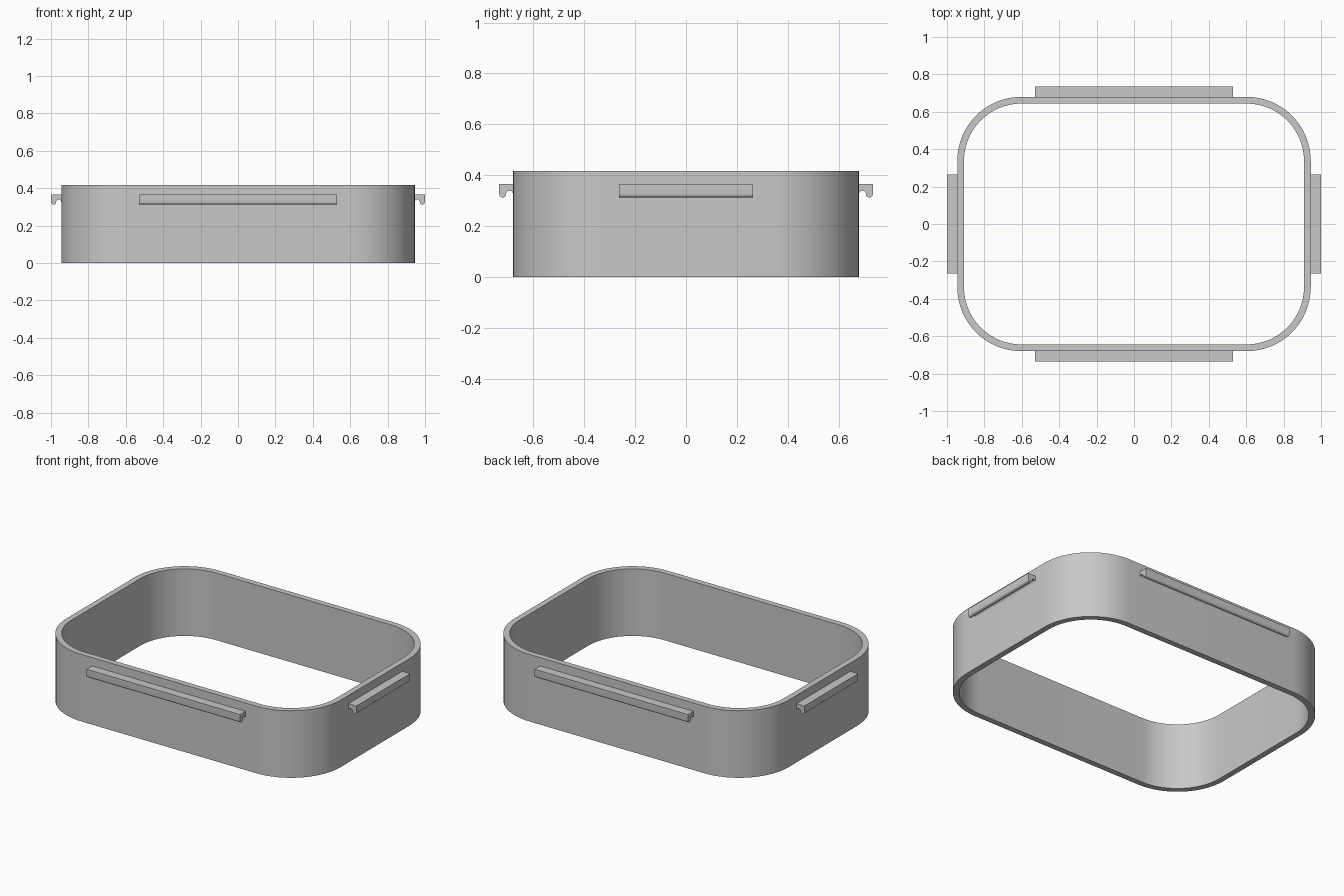
import bpy, bmesh, math
from mathutils import Matrix, Vector

if "Cube" in bpy.data.objects:
    bpy.data.objects.remove(bpy.data.objects["Cube"])

HX, HY, HEIGHT = 0.945, 0.68, 0.417     # outer half sizes and height of the wall
WALL, RADIUS, SEG = 0.036, 0.343, 16    # wall thickness, corner radius, corner steps

grey = bpy.data.materials.new("grey")
grey.diffuse_color = (0.58, 0.58, 0.58, 1)
grey.use_nodes = True
grey.node_tree.nodes["Principled BSDF"].inputs["Base Color"].default_value = grey.diffuse_color


def finish(bm, name):
    bmesh.ops.recalc_face_normals(bm, faces=bm.faces)
    mesh = bpy.data.meshes.new(name)
    bm.to_mesh(mesh)
    bm.free()
    mesh.materials.append(grey)
    obj = bpy.data.objects.new(name, mesh)
    bpy.context.collection.objects.link(obj)
    bpy.ops.object.select_all(action='DESELECT')
    obj.select_set(True)
    bpy.context.view_layer.objects.active = obj
    bpy.ops.object.shade_smooth_by_angle(angle=math.radians(30))
    return obj


def rounded_loop(bm, inset, z):
    """Rounded rectangle of vertices, counter-clockwise."""
    r = RADIUS - inset
    verts = []
    for k, (sx, sy) in enumerate([(1, 1), (-1, 1), (-1, -1), (1, -1)]):
        for i in range(SEG + 1):
            a = math.pi / 2 * (k + i / SEG)
            verts.append(bm.verts.new((sx * (HX - RADIUS) + r * math.cos(a),
                                       sy * (HY - RADIUS) + r * math.sin(a), z)))
    return verts


# Open frame wall: four loops joined into a closed ring
bm = bmesh.new()
loops = [rounded_loop(bm, i, z) for i, z in
         [(0, 0), (0, HEIGHT), (WALL, HEIGHT), (WALL, 0)]]
n = len(loops[0])
for a, b in zip(loops, loops[1:] + loops[:1]):
    for i in range(n):
        j = (i + 1) % n
        bm.faces.new((a[i], a[j], b[j], b[i]))
finish(bm, "frame_wall")

# Hooked rail cross-section (distance from wall, height): flat top, round lip, round groove
OUT, TOP, MID, LIP = 0.054, 0.365, 0.326, 0.0135
groove = (OUT - 2 * LIP) / 2
profile = [(-0.005, TOP), (OUT, TOP)]
profile += [(OUT - LIP + LIP * math.cos(a), MID - LIP * math.sin(a))
            for a in [math.pi * i / 10 for i in range(11)]]
profile += [(groove + groove * math.cos(a), MID + groove * math.sin(a))
            for a in [math.pi * i / 10 for i in range(1, 11)]]
profile += [(-0.005, MID)]


def rail(name, half_length, offset, angle):
    """Extrude the cross-section along a wall facing the given angle."""
    bm = bmesh.new()
    ring = [bm.verts.new((offset + d, -half_length, z)) for d, z in profile]
    face = bm.faces.new(ring)
    ext = bmesh.ops.extrude_face_region(bm, geom=[face])
    moved = [v for v in ext["geom"] if isinstance(v, bmesh.types.BMVert)]
    bmesh.ops.translate(bm, verts=moved, vec=Vector((0, 2 * half_length, 0)))
    bm.transform(Matrix.Rotation(angle, 4, 'Z'))
    finish(bm, name)


rail("right_rail", 0.264, HX, 0)
rail("back_rail", 0.528, HY, math.pi / 2)
rail("left_rail", 0.264, HX, math.pi)
rail("front_rail", 0.528, HY, -math.pi / 2)
